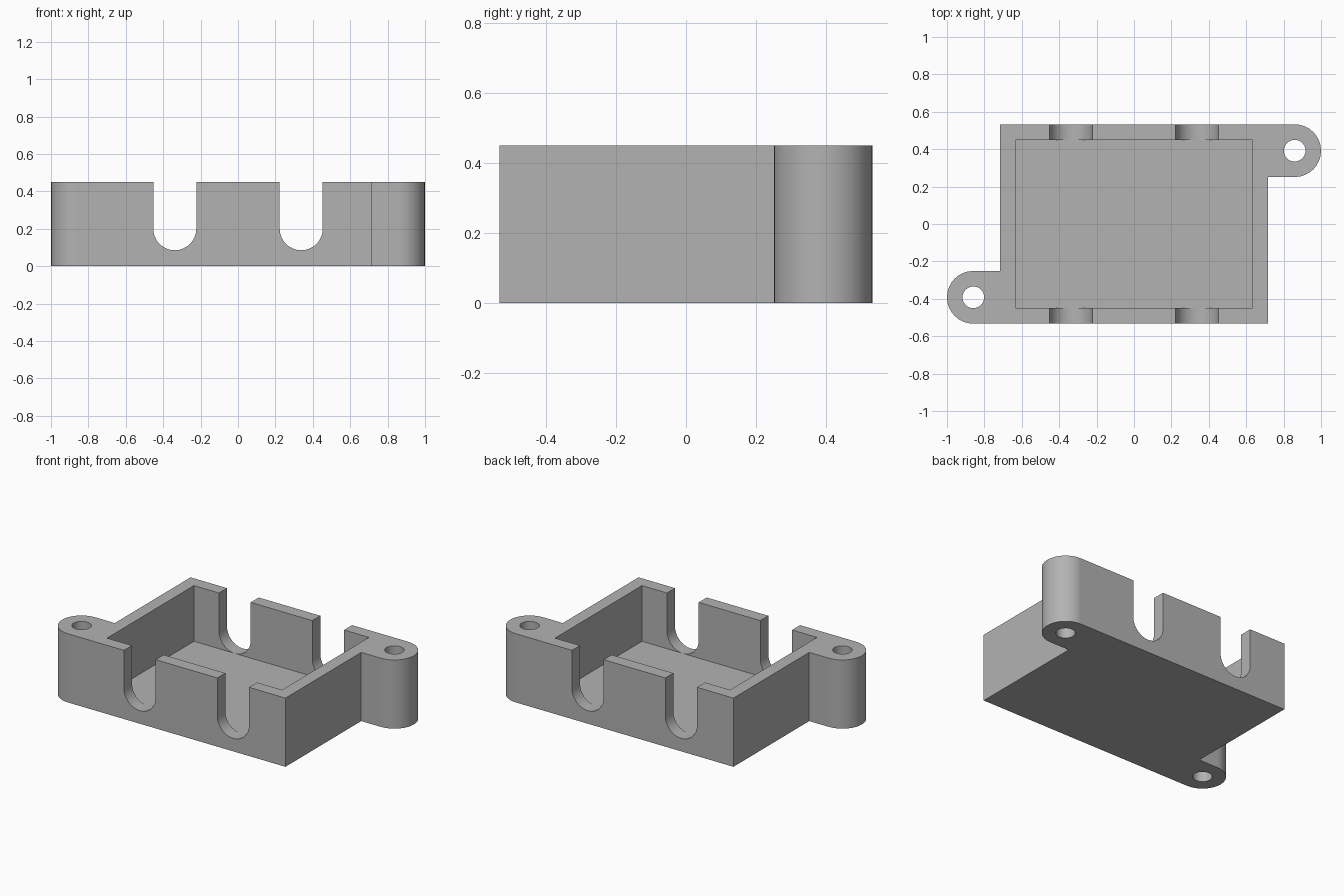
import bpy, bmesh, math
from mathutils import Matrix, Vector

cube = bpy.data.objects.get("Cube")
if cube:
    bpy.data.objects.remove(cube, do_unlink=True)

# Overall dimensions
HEIGHT, FLOOR = 0.45, 0.085
HALF_X, HALF_Y = 0.717, 0.533
CAVITY_X, CAVITY_Y = 0.634, 0.45
EAR_R, HOLE_R = 0.141, 0.058
EAR_X, EAR_Y = 1 - EAR_R, HALF_Y - EAR_R
SLOT_X, SLOT_R = 0.338, 0.115

grey = bpy.data.materials.new("plain grey")
grey.use_nodes = True
colour = (0.45, 0.45, 0.45, 1)
grey.diffuse_color = colour
grey.node_tree.nodes["Principled BSDF"].inputs["Base Color"].default_value = colour


def arc(cx, cy, r, start, end, steps):
    angles = [math.radians(start + (end - start) * i / steps) for i in range(steps + 1)]
    return [(cx + r * math.cos(a), cy + r * math.sin(a)) for a in angles]


def prism(name, outline, low, high, matrix=Matrix()):
    """Extrude a closed 2D outline between two heights."""
    bm = bmesh.new()
    face = bm.faces.new([bm.verts.new((x, y, low)) for x, y in outline])
    top = bmesh.ops.extrude_face_region(bm, geom=[face])["geom"]
    moved = [v for v in top if isinstance(v, bmesh.types.BMVert)]
    bmesh.ops.translate(bm, verts=moved, vec=Vector((0, 0, high - low)))
    bm.transform(matrix)
    bmesh.ops.recalc_face_normals(bm, faces=bm.faces)
    mesh = bpy.data.meshes.new(name)
    bm.to_mesh(mesh)
    bm.free()
    mesh.materials.append(grey)
    obj = bpy.data.objects.new(name, mesh)
    bpy.context.collection.objects.link(obj)
    return obj


# Tray body with a rounded screw ear at two opposite corners
half = [(HALF_X, -HALF_Y), (HALF_X, EAR_Y - EAR_R)]
half += arc(EAR_X, EAR_Y, EAR_R, -90, 90, 16)
body = prism("tray_body", half + [(-x, -y) for x, y in half], 0, HEIGHT)

# Cavity cutter
cutters = [prism("cavity_cutter",
                 [(-CAVITY_X, -CAVITY_Y), (CAVITY_X, -CAVITY_Y),
                  (CAVITY_X, CAVITY_Y), (-CAVITY_X, CAVITY_Y)], FLOOR, 1)]

# Round-bottomed wall slots and screw holes
upright = Matrix.Rotation(math.radians(90), 4, "X")
for side in (-1, 1):
    x = side * SLOT_X
    slot = arc(x, FLOOR + SLOT_R, SLOT_R, 180, 360, 16)
    slot += [(x + SLOT_R, 1), (x - SLOT_R, 1)]
    cutters.append(prism("slot_cutter", slot, -1, 1, upright))
    hole = arc(side * EAR_X, side * EAR_Y, HOLE_R, 0, 360, 32)[:-1]
    cutters.append(prism("hole_cutter", hole, -1, 1))

bpy.ops.object.select_all(action="DESELECT")
bpy.context.view_layer.objects.active = body
body.select_set(True)
for cutter in cutters:
    cut = body.modifiers.new("cut", "BOOLEAN")
    cut.operation, cut.solver, cut.object = "DIFFERENCE", "EXACT", cutter
    bpy.ops.object.modifier_apply(modifier=cut.name)
    bpy.data.objects.remove(cutter, do_unlink=True)

# Smooth rounded walls, crisp corners, flat large faces
bpy.ops.object.shade_smooth_by_angle(angle=math.radians(30))
normals = body.modifiers.new("weighted normals", "WEIGHTED_NORMAL")
normals.keep_sharp = True
